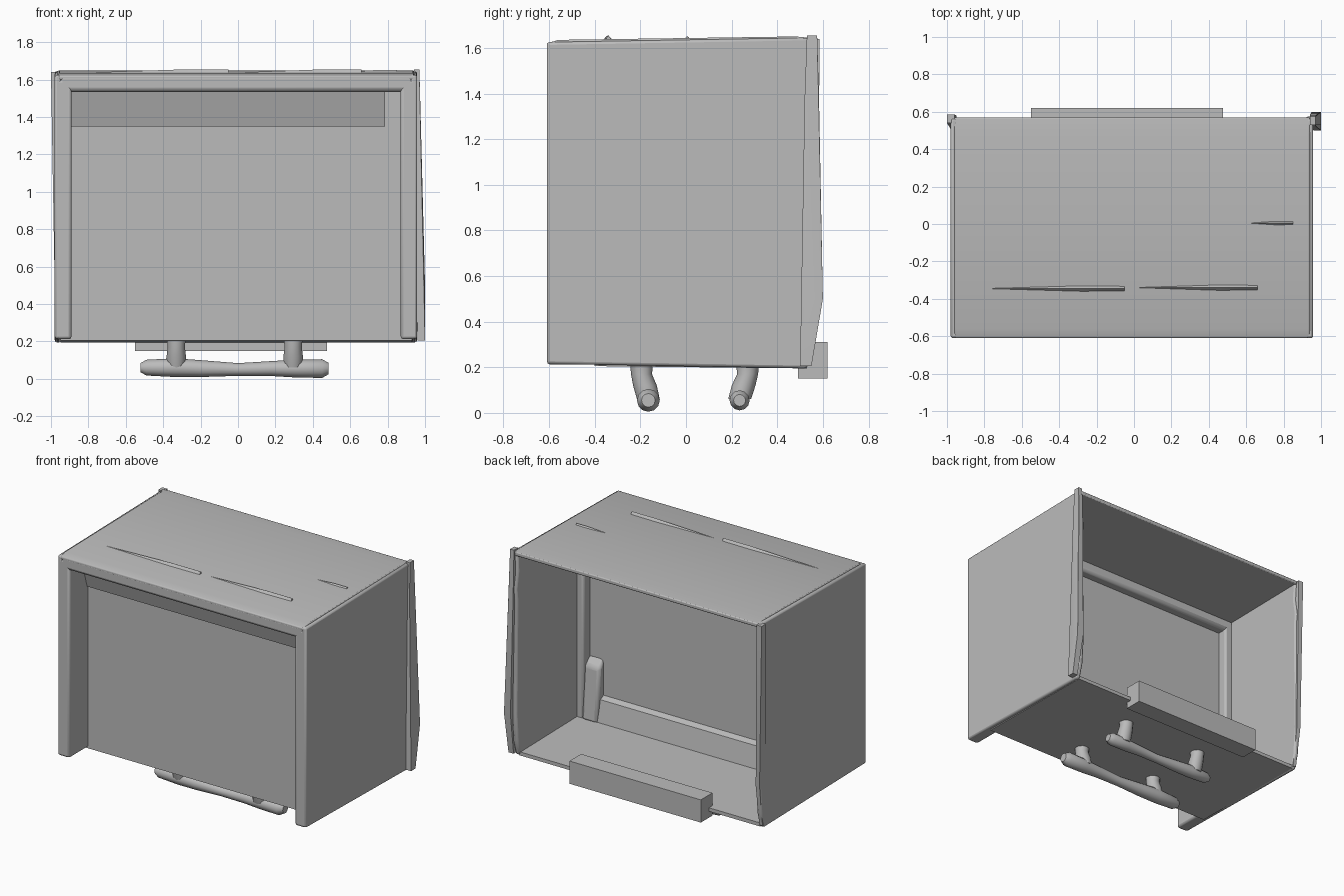
import bpy, bmesh, math
from mathutils import Vector

if "Cube" in bpy.data.objects:
    bpy.data.objects.remove(bpy.data.objects["Cube"], do_unlink=True)

grey = bpy.data.materials.new("plain grey")
grey.use_nodes = True
grey.diffuse_color = (0.5, 0.5, 0.5, 1)
grey.node_tree.nodes["Principled BSDF"].inputs["Base Color"].default_value = (0.5, 0.5, 0.5, 1)


def finish(name, bm, bevel=0.0, smooth=True):
    bmesh.ops.recalc_face_normals(bm, faces=bm.faces)
    mesh = bpy.data.meshes.new(name)
    bm.to_mesh(mesh)
    bm.free()
    mesh.materials.append(grey)
    ob = bpy.data.objects.new(name, mesh)
    bpy.context.collection.objects.link(ob)
    if bevel:
        mod = ob.modifiers.new("soft edges", "BEVEL")
        mod.width, mod.segments = bevel, 2
        mod.limit_method = "ANGLE"
    if smooth:
        bpy.ops.object.select_all(action="DESELECT")
        ob.select_set(True)
        bpy.context.view_layer.objects.active = ob
        bpy.ops.object.shade_smooth_by_angle(angle=math.radians(35))
    return ob


def prism(name, outline, x0, x1, bevel=0.0):
    """Side outline of (y, z) points pushed from x0 to x1."""
    bm = bmesh.new()
    face = bm.faces.new([bm.verts.new((x0, y, z)) for y, z in outline])
    ext = bmesh.ops.extrude_face_region(bm, geom=[face])
    moved = [v for v in ext["geom"] if isinstance(v, bmesh.types.BMVert)]
    bmesh.ops.translate(bm, verts=moved, vec=(x1 - x0, 0, 0))
    return finish(name, bm, bevel)


def box(name, x, y, z, bevel=0.0):
    return prism(name, [(y[0], z[0]), (y[1], z[0]), (y[1], z[1]), (y[0], z[1])], x[0], x[1], bevel)


def hull(name, points):
    bm = bmesh.new()
    for p in points:
        bm.verts.new(p)
    bmesh.ops.convex_hull(bm, input=bm.verts)
    return finish(name, bm)


def tube(name, stations, axis, sides=12):
    """Rounded bar through (centre, radius) stations, rings square to the axis."""
    bm = bmesh.new()
    u, v = [a for a in (Vector((1, 0, 0)), Vector((0, 1, 0)), Vector((0, 0, 1))) if a.dot(axis) == 0]
    rings = []
    for centre, r in stations:
        turn = [2 * math.pi * i / sides for i in range(sides)]
        rings.append([bm.verts.new(Vector(centre) + u * r * math.cos(t) + v * r * math.sin(t)) for t in turn])
    for a, b in zip(rings, rings[1:]):
        for i in range(sides):
            j = (i + 1) % sides
            bm.faces.new((a[i], a[j], b[j], b[i]))
    bm.faces.new(rings[0])
    bm.faces.new(rings[-1])
    return finish(name, bm)


# Outer shell: side walls with wavy rear edges, roof and floor
wall = [(-0.61, 0.215), (0.53, 0.195), (0.56, 0.3), (0.575, 0.5), (0.565, 1.3),
        (0.575, 1.38), (0.555, 1.5), (0.565, 1.645), (-0.61, 1.625)]
prism("right_wall", wall, -0.98, -0.945, 0.012)
prism("left_wall", wall, 0.92, 0.958, 0.012)
roof = [(-0.61, 1.6), (0.57, 1.615), (0.57, 1.642), (0.48, 1.65), (-0.56, 1.635), (-0.61, 1.62)]
prism("roof", roof, -0.96, 0.94, 0.006)
prism("floor", [(-0.4, 0.205), (0.53, 0.195), (0.53, 0.22), (-0.4, 0.235)], -0.95, 0.93)

# Front frame around the recessed panel
box("right_front_post", (-0.975, -0.89), (-0.61, -0.1), (0.212, 1.6), 0.015)
box("left_front_post", (0.87, 0.953), (-0.61, -0.1), (0.212, 1.6), 0.015)
box("front_lintel", (-0.96, 0.94), (-0.61, -0.1), (1.535, 1.626), 0.022)
box("front_panel", (-0.9, 0.88), (-0.4, -0.17), (0.21, 1.56))
prism("front_valance", [(-0.41, 1.35), (-0.47, 1.55), (-0.39, 1.55), (-0.39, 1.35)], -0.9, 0.785)
prism("inner_skirt", [(-0.18, 0.22), (-0.1, 0.22), (-0.13, 0.38), (-0.18, 0.4)], -0.9, 0.88)
prism("inner_corner_lump", [(-0.18, 0.22), (-0.09, 0.22), (-0.12, 0.6), (-0.18, 0.66)], 0.76, 0.88, 0.02)

# Rear flanges on the open edge
hull("left_rear_flange", [(x, y, z) for xs, ys, z in (
    ((0.94, 0.97), (0.53, 0.575), 1.655), ((0.94, 0.975), (0.52, 0.583), 1.38),
    ((0.95, 1.0), (0.53, 0.6), 0.5), ((0.96, 1.0), (0.5, 0.55), 0.205)) for x in xs for y in ys])
hull("right_rear_flange", [(x, y, z) for xs, ys, z in (
    ((-1.0, -0.96), (0.54, 0.585), 1.64), ((-0.98, -0.95), (0.54, 0.58), 0.5),
    ((-0.975, -0.95), (0.5, 0.54), 0.21)) for x in xs for y in ys])

# Thin raised ridges on the roof
for name, xs, y, rise in (("right_roof_ridge", (-0.8, -0.05), -0.345, 1.655),
                          ("left_roof_ridge", (0.0, 0.66), -0.34, 1.655),
                          ("short_roof_ridge", (0.53, 0.85), 0.005, 1.652)):
    mid = xs[0] * 0.3 + xs[1] * 0.7
    hull(name, [(xs[0], y, 1.638), (xs[1], y - 0.012, 1.638), (xs[1], y + 0.012, 1.638),
                (mid, y - 0.015, 1.638), (mid, y + 0.015, 1.638), (mid, y, rise), (xs[1], y, rise)])

# Bar across the lower back
box("rear_bar", (-0.55, 0.475), (0.49, 0.62), (0.15, 0.31))

# Two runners, each on a pair of short struts
along, up = Vector((1, 0, 0)), Vector((0, 0, 1))
for name, y, lean, scale in (("front_runner", -0.165, -0.03, 1.0), ("rear_runner", 0.235, 0.035, 0.88)):
    shape = [(-0.52, 0.06, 0.025), (-0.49, 0.06, 0.042), (-0.34, 0.06, 0.05), (-0.2, 0.055, 0.045),
             (0.0, 0.05, 0.034), (0.18, 0.055, 0.04), (0.3, 0.055, 0.047), (0.45, 0.055, 0.05), (0.485, 0.055, 0.03)]
    tube(name, [((x * scale, y, z), r * scale) for x, z, r in shape], along)
    for side, x in (("right", -0.33), ("left", 0.295)):
        tube(name + "_strut_" + side, [((x, y, 0.06), 0.05), ((x, y + lean * 0.5, 0.12), 0.052),
                                       ((x, y + lean, 0.17), 0.046), ((x, y + lean, 0.215), 0.05)], up)
